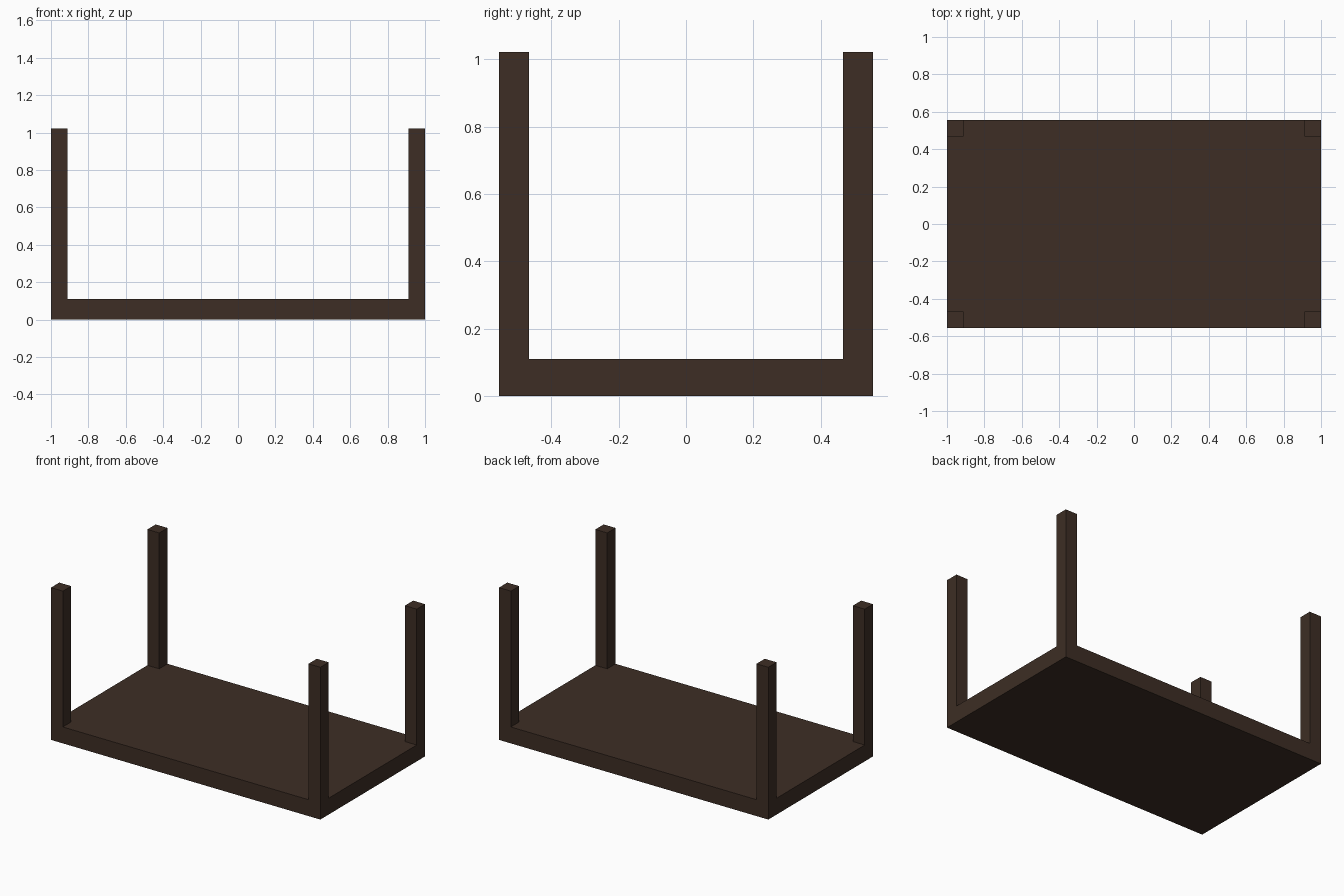
import bpy

if "Cube" in bpy.data.objects:
    bpy.data.objects.remove(bpy.data.objects["Cube"])

# Overall sizes of the upturned table
LENGTH, WIDTH, HEIGHT = 2.0, 1.11, 1.022
SLAB = 0.11
LEG = 0.088

wood = bpy.data.materials.new("dark brown wood")
wood.diffuse_color = (0.047, 0.027, 0.018, 1.0)
wood.use_nodes = True
wood.node_tree.nodes["Principled BSDF"].inputs["Base Color"].default_value = wood.diffuse_color


def box(name, center, size):
    """Add a flat-faced box with its size baked into the mesh."""
    bpy.ops.mesh.primitive_cube_add(size=1, location=center)
    obj = bpy.context.object
    obj.name = obj.data.name = name
    obj.scale = size
    bpy.ops.object.transform_apply(location=False, rotation=False, scale=True)
    obj.data.materials.append(wood)
    return obj


# Table top, lying on the ground
box("table_top", (0, 0, SLAB / 2), (LENGTH, WIDTH, SLAB))

# Four square legs, flush with the corners and standing on the slab
for x_name, sx in (("left", -1), ("right", 1)):
    for y_name, sy in (("front", -1), ("back", 1)):
        box(f"{y_name}_{x_name}_leg",
            (sx * (LENGTH - LEG) / 2, sy * (WIDTH - LEG) / 2, (SLAB + HEIGHT) / 2),
            (LEG, LEG, HEIGHT - SLAB))
